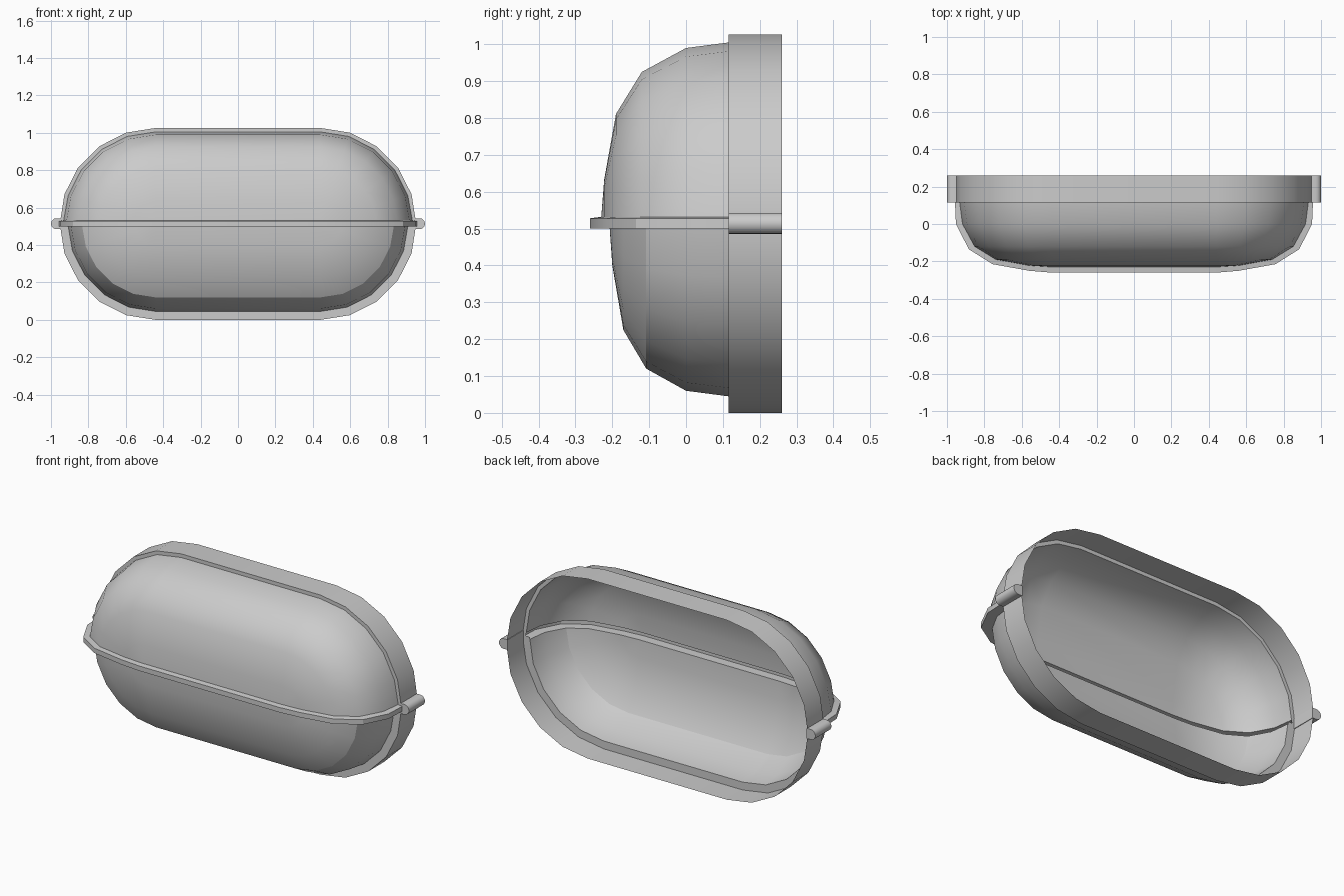
import bpy, bmesh
from math import sin, cos, pi, radians

if "Cube" in bpy.data.objects:
    bpy.data.objects.remove(bpy.data.objects["Cube"])

ZC = 0.513      # height of the stadium axis
HX = 0.44       # half length of the straight middle
STEPS = 5       # facets per quarter turn


def finish(name, bm, angle=30):
    bmesh.ops.remove_doubles(bm, verts=bm.verts, dist=0.0005)
    bmesh.ops.recalc_face_normals(bm, faces=bm.faces)
    mesh = bpy.data.meshes.new(name)
    bm.to_mesh(mesh)
    bm.free()
    ob = bpy.data.objects.new(name, mesh)
    bpy.context.collection.objects.link(ob)
    bpy.ops.object.select_all(action='DESELECT')
    ob.select_set(True)
    bpy.context.view_layer.objects.active = ob
    bpy.ops.object.shade_smooth_by_angle(angle=radians(angle))
    return ob


def skin(bm, rows):
    grid = [[bm.verts.new(p) for p in row] for row in rows]
    for a, b in zip(grid, grid[1:]):
        for i in range(len(a) - 1):
            bm.faces.new((a[i], a[i + 1], b[i + 1], b[i]))


def half_stadium(y, r, side, cut):
    """Arc - straight - arc, above (side=1) or below (side=-1) the axis."""
    pts = []
    for sx, angles in ((1, range(STEPS + 1)), (-1, range(STEPS, -1, -1))):
        for k in angles:
            t = k * pi / 2 / STEPS
            z = ZC + side * r * sin(t)
            z = max(z, cut) if side > 0 else min(z, cut)
            pts.append((sx * (HX + r * cos(t)), y, z))
    return pts


hood_profile = [(0.115, 0.492), (0, 0.477), (-0.12, 0.412),
                (-0.19, 0.298), (-0.222, 0.12), (-0.23, 0)]
glass_profile = [(0.115, 0.468), (0, 0.453), (-0.108, 0.393),
                 (-0.17, 0.288), (-0.2, 0.113), (-0.207, 0)]
rim_profile = [(0.115, 0.517), (0, 0.512), (-0.135, 0.443),
               (-0.215, 0.315), (-0.25, 0.12), (-0.26, 0)]

# upper hood and lower glass, both open shells
for name, prof, side, cut in (("hood", hood_profile, 1, 0.532),
                              ("glass", glass_profile, -1, 0.5)):
    bm = bmesh.new()
    skin(bm, [half_stadium(y, r, side, cut) for y, r in prof])
    finish(name, bm)

# base ring: thin wall with a front lip meeting the hood and glass
bm = bmesh.new()
for side, inner in ((1, 0.492), (-1, 0.468)):
    prof = [(0.115, inner), (0.115, ZC), (0.26, ZC)]
    skin(bm, [half_stadium(y, r, side, ZC) for y, r in prof])
finish("base_ring", bm)


# projecting rim along the lower edge of the hood
def rim_row(prof, z):
    right = [(HX + r, y, z) for y, r in prof]
    return right + [(-x, y, z) for x, y, z in reversed(right)]


bm = bmesh.new()
skin(bm, [rim_row(hood_profile, 0.532), rim_row(rim_profile, 0.528),
          rim_row(rim_profile, 0.5), rim_row(glass_profile, 0.5)])
finish("hood_rim", bm)

# rounded side lugs
for sx, name in ((1, "lug_right"), (-1, "lug_left")):
    section = [(0.945, -0.029)]
    section += [(0.971 + 0.029 * cos(a), 0.029 * sin(a))
                for a in (-pi / 2 + i * pi / 8 for i in range(9))]
    section += [(0.945, 0.029)]
    bm = bmesh.new()
    face = bm.faces.new([bm.verts.new((sx * x, 0.115, 0.514 + z)) for x, z in section])
    ext = bmesh.ops.extrude_face_region(bm, geom=[face], use_keep_orig=True)
    moved = [v for v in ext["geom"] if isinstance(v, bmesh.types.BMVert)]
    bmesh.ops.translate(bm, verts=moved, vec=(0, 0.145, 0))
    finish(name, bm)
